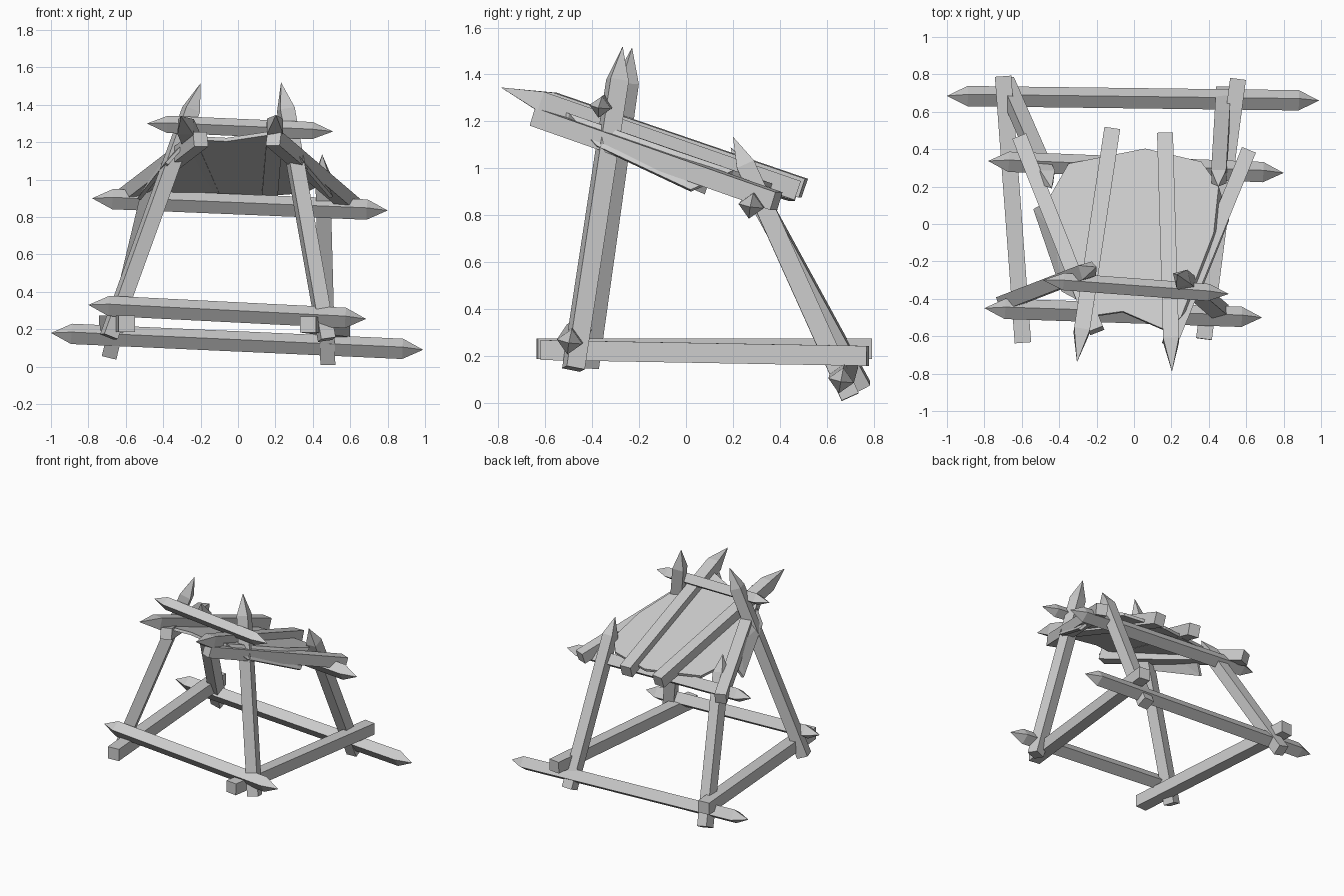
import bpy, bmesh, math
from mathutils import Vector

if "Cube" in bpy.data.objects:
    bpy.data.objects.remove(bpy.data.objects["Cube"])


def make_object(name, bm):
    bmesh.ops.recalc_face_normals(bm, faces=bm.faces)
    mesh = bpy.data.meshes.new(name)
    bm.to_mesh(mesh)
    bm.free()
    obj = bpy.data.objects.new(name, mesh)
    bpy.context.collection.objects.link(obj)
    return obj


def stake(name, start, end, size=0.08, tip_start=0, tip_end=0, roll=0):
    """Square timber from start to end, optionally sharpened at either end."""
    a, b = Vector(start), Vector(end)
    axis = (b - a).normalized()
    ref = Vector((0, 0, 1)) if abs(axis.z) < 0.7 else Vector((0, 1, 0))
    side = axis.cross(ref).normalized()
    up = side.cross(axis)
    bm = bmesh.new()
    rings = []
    for centre in (a + axis * tip_start, b - axis * tip_end):
        ring = []
        for k in range(4):
            t = math.radians(45 + 90 * k + roll)
            off = (up * math.cos(t) + side * math.sin(t)) * size * 0.7071
            ring.append(bm.verts.new(centre + off))
        rings.append(ring)
    for k in range(4):
        j = (k + 1) % 4
        bm.faces.new((rings[0][k], rings[0][j], rings[1][j], rings[1][k]))
    for ring, tip, point in ((rings[0], tip_start, a), (rings[1], tip_end, b)):
        if tip:
            apex = bm.verts.new(point)
            for k in range(4):
                bm.faces.new((ring[k], ring[(k + 1) % 4], apex))
        else:
            bm.faces.new(ring)
    return make_object(name, bm)


# Cross rails sharpened at both ends
for name, a, b, size in (
    ("back_bottom_rail", (-1.0, 0.685, 0.18), (0.99, 0.66, 0.09), 0.078),
    ("front_bottom_rail", (-0.80, -0.45, 0.33), (0.685, -0.50, 0.255), 0.078),
    ("back_upper_rail", (-0.78, 0.337, 0.90), (0.80, 0.273, 0.835), 0.078),
    ("front_top_rail", (-0.487, -0.30, 1.30), (0.508, -0.374, 1.257), 0.066),
):
    stake(name, a, b, size, 0.11, 0.11, 35)

# Side ground rails
stake("left_bottom_rail", (-0.594, -0.635, 0.23), (-0.70, 0.79, 0.23), 0.088)
stake("right_bottom_rail", (0.374, -0.615, 0.225), (0.556, 0.775, 0.20), 0.085)

# Legs with pointed tops
stake("front_left_leg", (-0.69, -0.42, 0.16), (-0.20, -0.23, 1.515), 0.08, 0, 0.15, 15)
stake("front_right_leg", (0.475, -0.48, 0.145), (0.23, -0.27, 1.52), 0.08, 0, 0.15, 15)
stake("back_left_leg", (-0.685, 0.75, 0.065), (-0.44, 0.19, 1.09), 0.08, 0, 0.13)
stake("back_right_leg", (0.48, 0.70, 0.025), (0.45, 0.20, 1.135), 0.08, 0, 0.13)

# Sloping beams under the cover
stake("left_side_beam", (-0.20, -0.57, 1.215), (-0.61, 0.46, 0.90), 0.08)
stake("right_side_beam", (0.19, -0.64, 1.22), (0.61, 0.385, 0.86), 0.08)

# Planks on top of the cover, sharpened at the front
stake("left_top_plank", (-0.305, -0.74, 1.34), (-0.118, 0.50, 0.915), 0.085, 0.18)
stake("right_top_plank", (0.203, -0.79, 1.345), (0.166, 0.475, 0.905), 0.085, 0.18)

# Hide cover: sloping sheet with a hanging flap on each side
bm = bmesh.new()


def hide_vert(x, y, drop=0):
    return bm.verts.new((x, y, 1.262 - 0.345 * (y + 0.61) - drop))


sheet = [hide_vert(*p) for p in (
    (-0.27, -0.50), (-0.06, -0.47), (0.17, -0.57), (0.25, -0.50),
    (0.42, -0.05), (0.45, 0.20), (0.36, 0.33), (0.06, 0.40),
    (-0.35, 0.32), (-0.46, 0.12), (-0.42, -0.05), (-0.28, -0.42))]
bm.faces.new(sheet)
for front, mid, back, o1, o2 in (
    (3, 4, 5, (0.34, -0.38, 0.09), (0.50, 0.02, 0.14)),
    (11, 10, 9, (-0.38, -0.36, 0.09), (-0.53, 0.08, 0.13)),
):
    p, q = hide_vert(*o1), hide_vert(*o2)
    bm.faces.new((sheet[front], sheet[mid], p))
    bm.faces.new((sheet[mid], q, p))
    bm.faces.new((sheet[mid], sheet[back], q))
cover = make_object("hide_cover", bm)
thick = cover.modifiers.new("thickness", 'SOLIDIFY')
thick.thickness = 0.02
thick.offset = 0
